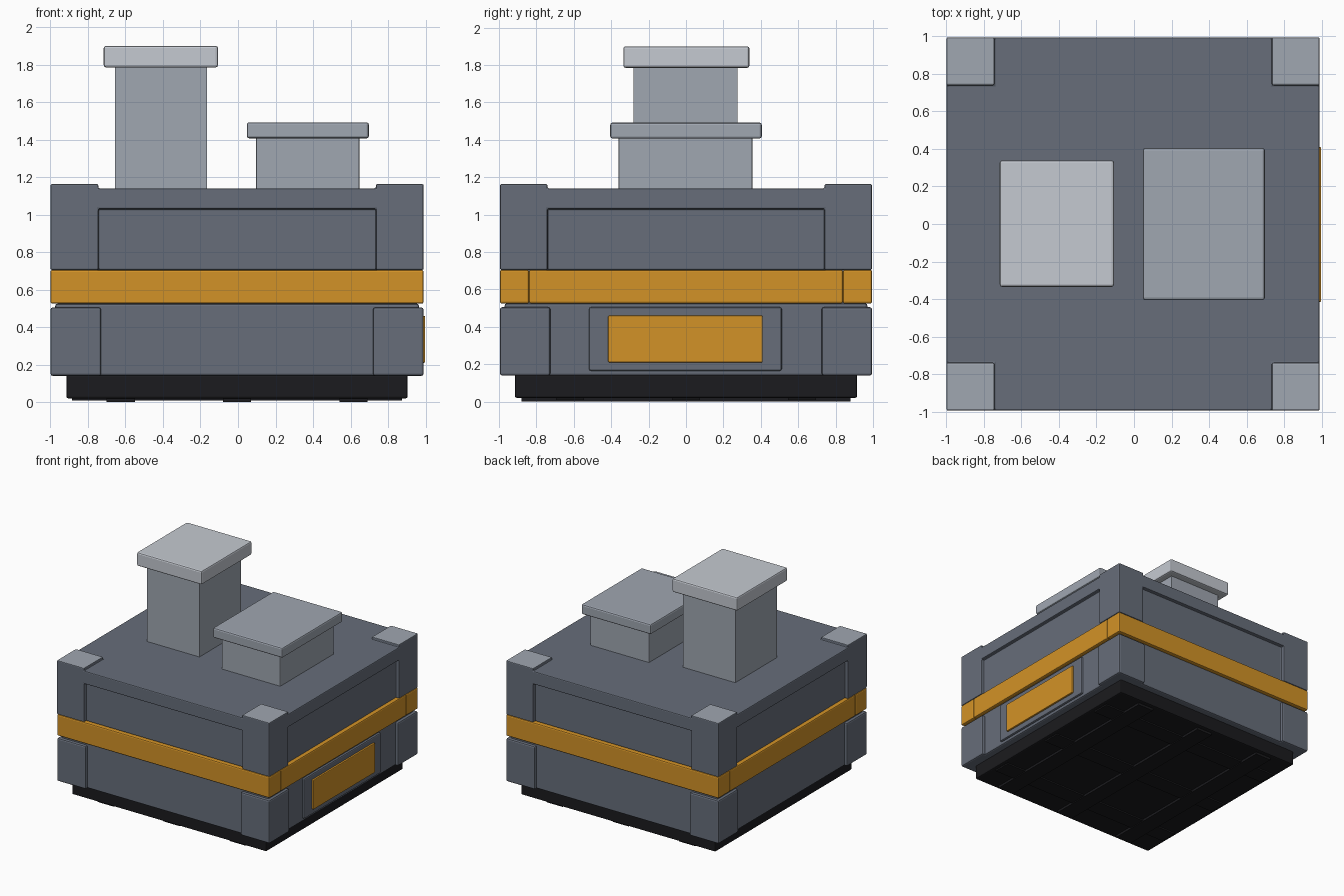
import bpy, bmesh

if "Cube" in bpy.data.objects:
    bpy.data.objects.remove(bpy.data.objects["Cube"])

CX = -0.005   # body centre in x (the side panel sticks out to the right)
H = 0.995     # body half width


def material(name, rgb):
    m = bpy.data.materials.new(name)
    m.diffuse_color = (*rgb, 1)
    m.use_nodes = True
    m.node_tree.nodes["Principled BSDF"].inputs["Base Color"].default_value = m.diffuse_color
    return m


SLATE = material("slate", (0.135, 0.155, 0.195))
AMBER = material("amber", (0.65, 0.29, 0.02))
BLACK = material("black", (0.011, 0.011, 0.013))
STEEL = material("steel", (0.35, 0.385, 0.44))
PALE = material("pale_steel", (0.56, 0.59, 0.64))


def box(name, x, y, z, mat=None, bevel=0.0):
    """Box from (min, max) ranges, with an optional rounded edge."""
    bm = bmesh.new()
    bmesh.ops.create_cube(bm, size=1)
    for v in bm.verts:
        v.co = [r[0] + (c + 0.5) * (r[1] - r[0]) for c, r in zip(v.co, (x, y, z))]
    me = bpy.data.meshes.new(name)
    bm.to_mesh(me)
    bm.free()
    ob = bpy.data.objects.new(name, me)
    bpy.context.collection.objects.link(ob)
    if mat:
        me.materials.append(mat)
    if bevel:
        add_bevel(ob, bevel)
    return ob


def add_bevel(ob, width):
    b = ob.modifiers.new("bevel", 'BEVEL')
    b.width, b.segments, b.limit_method = width, 2, 'ANGLE'


def mid(c, half):
    return (c - half, c + half)


def cut(ob, x, y, z):
    c = box("cutter", x, y, z)
    c.hide_render = True
    c.hide_set(True)
    m = ob.modifiers.new("cut", 'BOOLEAN')
    m.operation, m.solver, m.object = 'DIFFERENCE', 'EXACT', c


# Plinth with crossed runners underneath
box("plinth", mid(CX, 0.91), mid(0, 0.915), (0.02, 0.145), BLACK, 0.01)
for i, p in enumerate((-0.62, 0, 0.62)):
    box(f"long_runner_{i}", mid(CX + p, 0.075), mid(0, 0.88), (0.0, 0.03), BLACK)
    box(f"cross_runner_{i}", mid(CX, 0.88), mid(p, 0.075), (0.008, 0.03), BLACK)

# Lower body with corner blocks
box("lower_body", mid(CX, 0.97), mid(0, 0.97), (0.14, 0.525), SLATE, 0.012)
for sx in (-1, 1):
    for sy in (-1, 1):
        box("lower_corner_block", mid(CX + sx * (H - 0.135), 0.135),
            mid(sy * (H - 0.135), 0.135), (0.14, 0.505), SLATE, 0.012)

# Control panel on the right side
box("panel_housing", (0.94, 0.983), mid(-0.003, 0.515), (0.165, 0.505), SLATE, 0.01)
box("panel_screen", (0.96, 0.998), mid(-0.003, 0.413), (0.21, 0.46), AMBER, 0.006)

# Amber band: full-width front and back bars, shorter side bars
for s in (-1, 1):
    box("band_bar", mid(CX, H), mid(s * (H - 0.078), 0.078), (0.525, 0.705), AMBER, 0.01)
    box("band_side_bar", mid(CX + s * (H - 0.078), 0.078), mid(0, H - 0.156),
        (0.525, 0.705), AMBER, 0.01)
box("band_core", mid(CX, 0.88), mid(0, 0.88), (0.5, 0.72), SLATE)

# Upper body: recessed side panels and raised corner pads with light tops
P = 0.74
upper = box("upper_body", mid(CX, H), mid(0, H), (0.705, 1.163), SLATE)
upper.data.materials.append(STEEL)
for f in upper.data.polygons:
    if f.normal.z > 0.5:
        f.material_index = 1
cut(upper, mid(CX, P), (-1.2, 1.2), (1.14, 1.3))
cut(upper, (-1.2, 1.2), mid(0, P), (1.14, 1.3))
for s in (-1, 1):
    cut(upper, mid(CX, P), mid(s * 1.065, 0.1), (0.6, 1.03))
    cut(upper, mid(CX + s * 1.065, 0.1), mid(0, P), (0.6, 1.03))
add_bevel(upper, 0.008)

# Tall and short stacks with overhanging caps
box("tall_stack", (-0.655, -0.165), mid(-0.002, 0.278), (1.12, 1.80), STEEL)
box("tall_stack_cap", (-0.716, -0.107), mid(0.002, 0.337), (1.785, 1.90), PALE, 0.012)
box("short_stack", (0.097, 0.648), mid(-0.002, 0.358), (1.12, 1.42), STEEL, 0.008)
box("short_stack_cap", (0.047, 0.698), mid(0, 0.405), (1.407, 1.492), STEEL, 0.012)
